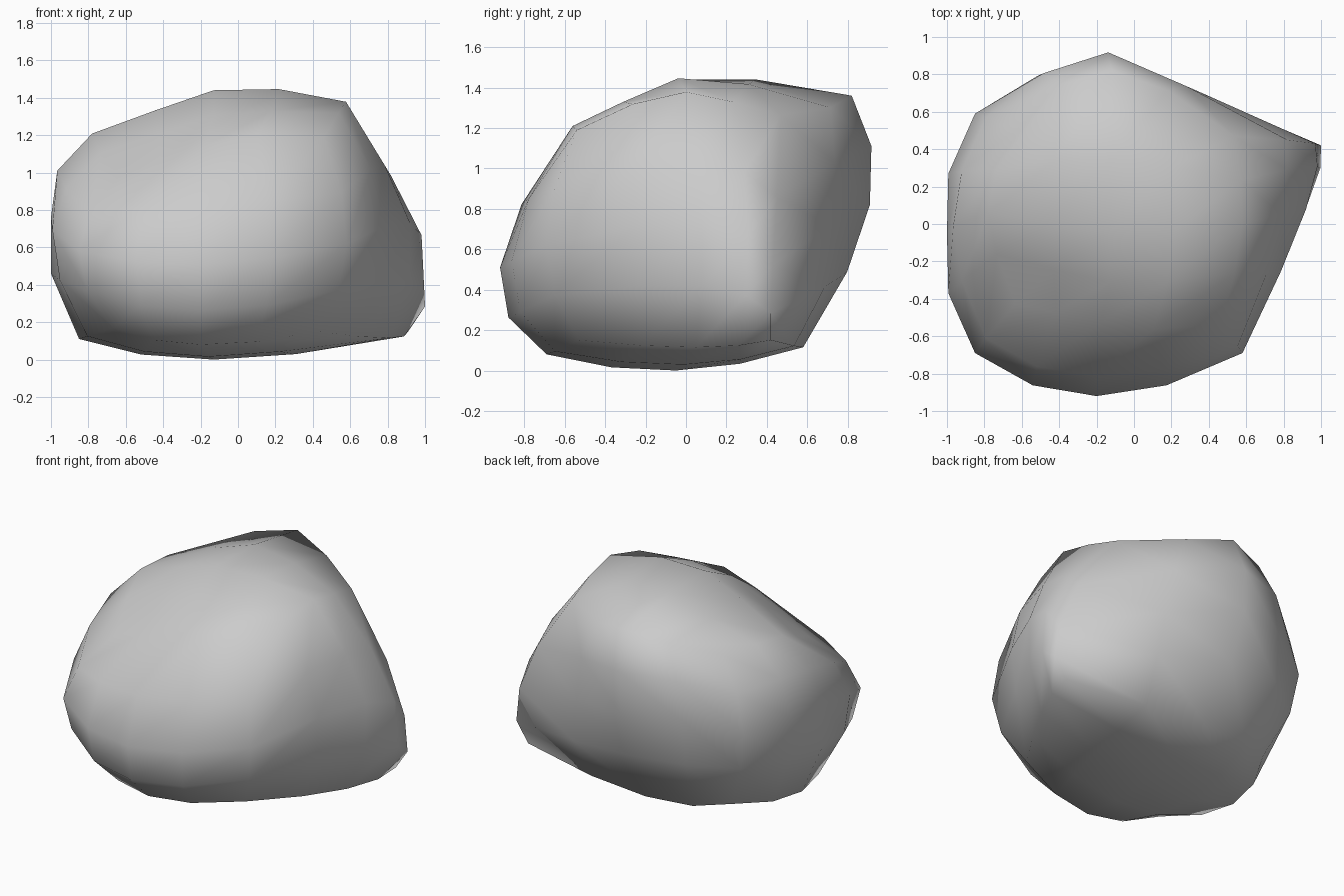
import bpy, bmesh
from mathutils import Vector

if "Cube" in bpy.data.objects:
    bpy.data.objects.remove(bpy.data.objects["Cube"])

# Control lattice of the boulder: layers bottom->top, rows front->back, points left->right
lattice = [
    [[(-.67, -.54, .17), (-.20, -.69, .08), (.43, -.53, .15)],
     [(-.85, -.05, .11), (-.13, -.05, .0), (.80, .05, .115)],
     [(-.67, .46, .17), (-.10, .58, .115), (.91, .42, .15)]],
    [[(-.85, -.69, .58), (-.20, -.92, .51), (.58, -.69, .62)],
     [(-1.04, -.05, .76), (0, 0, .7), (.92, .08, .73)],
     [(-.85, .59, .76), (-.14, .91, .82), (.97, .43, .52)]],
    [[(-.66, -.46, 1.03), (-.20, -.56, 1.2), (.46, -.54, 1.19)],
     [(-.78, .06, 1.21), (-.13, -.04, 1.44), (.58, .0, 1.38)],
     [(-.63, .50, 1.2), (-.12, .82, 1.36), (.55, .48, 1.3)]],
]

# Flat cuts that plane off the boulder: normal and distance
cuts = [
    ((-.5, -.65, 1), 1.575),       # long slope falling to the front left
    ((0, -.43, .9), 1.33),         # front of the crown
    ((-.345, 0, .94), 1.405),      # left of the crown
    ((.288, .288, .913), 1.445),   # back right of the crown
    ((.854, 0, .52), 1.21),        # right flank
    ((.911, -.412, 0), .82),       # front right wall
    ((.40, .916, 0), .787),        # back right wall
    ((-.421, .907, 0), .935),      # back left wall
    ((-1, 0, 0), 1.0),             # left wall
    ((0, 0, -1), 0),               # ground
]


def weights(t):
    """Quadratic blend through -1, 0 and 1."""
    return (t * (t - 1) / 2, 1 - t * t, t * (t + 1) / 2)


def surface(u, v, w):
    p = Vector()
    for k, c in enumerate(weights(w)):
        for j, b in enumerate(weights(v)):
            for i, a in enumerate(weights(u)):
                p += a * b * c * Vector(lattice[k][j][i])
    for normal, dist in cuts:
        n = Vector(normal)
        p -= n * max(p.dot(n) - dist, 0) / n.length_squared
    return p


# Boulder: six 4 x 4 patches, like a rounded cube, welded together
N = 4
bm = bmesh.new()
for axis in range(3):
    for side in (-1, 1):
        grid = []
        for r in range(N + 1):
            row = []
            for s in range(N + 1):
                q = [2 * r / N - 1, 2 * s / N - 1]
                q.insert(axis, side)
                row.append(bm.verts.new(surface(*q)))
            grid.append(row)
        for r in range(N):
            for s in range(N):
                bm.faces.new((grid[r][s], grid[r + 1][s],
                              grid[r + 1][s + 1], grid[r][s + 1]))
bmesh.ops.remove_doubles(bm, verts=bm.verts, dist=0.0005)
bmesh.ops.recalc_face_normals(bm, faces=bm.faces)
for f in bm.faces:
    f.smooth = True

mesh = bpy.data.meshes.new("boulder")
bm.to_mesh(mesh)
bm.free()
boulder = bpy.data.objects.new("boulder", mesh)
bpy.context.collection.objects.link(boulder)
